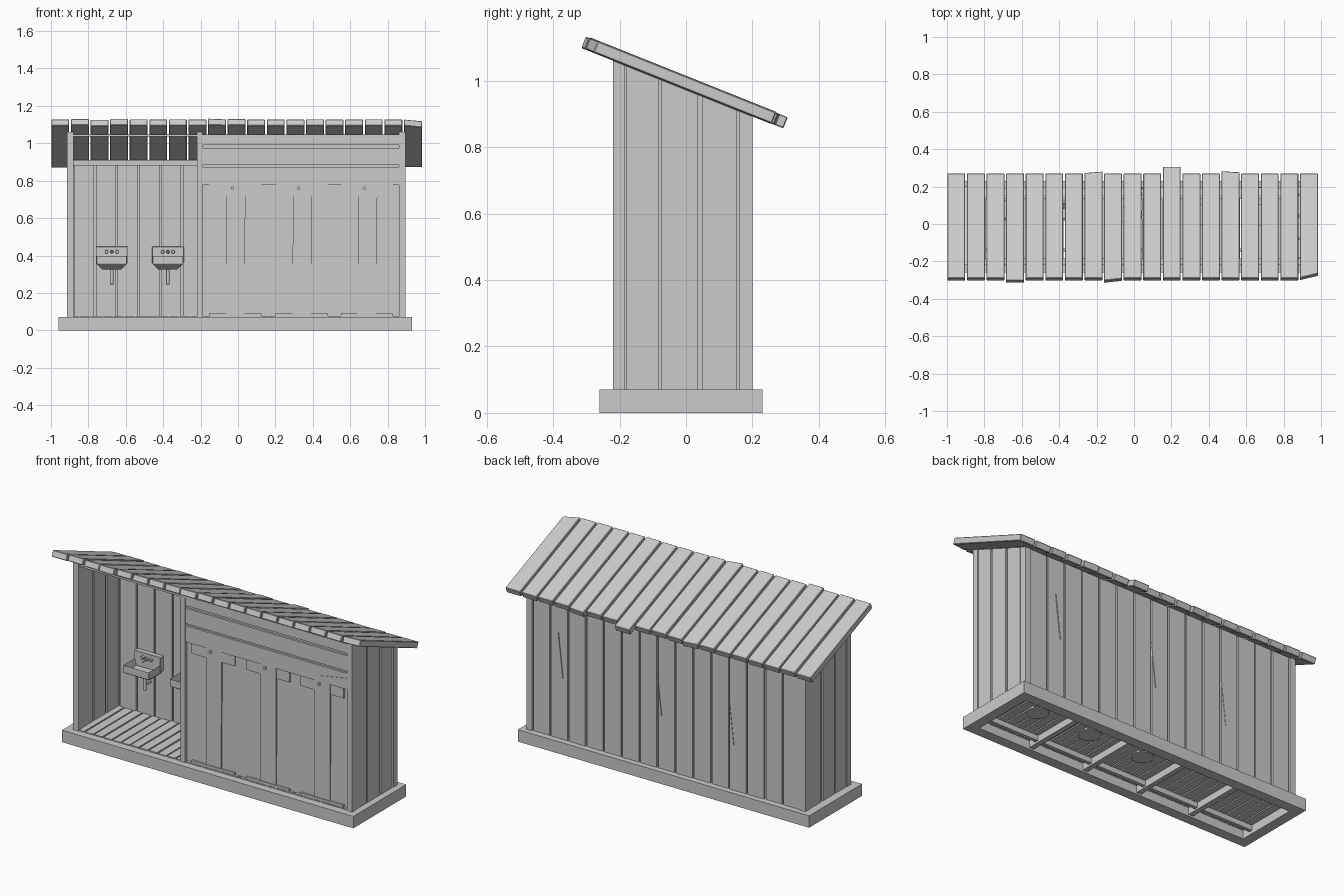
import bpy, bmesh, math, random
from mathutils import Matrix, Vector

random.seed(4)
cube = bpy.data.objects.get("Cube")
if cube:
    bpy.data.objects.remove(cube, do_unlink=True)

grey = bpy.data.materials.new("weathered grey")
grey.use_nodes = True
GREY = (0.6, 0.6, 0.6, 1)
grey.diffuse_color = GREY
grey.node_tree.nodes["Principled BSDF"].inputs["Base Color"].default_value = GREY

FLOOR = 0.07
LEFT, RIGHT = -0.915, 0.895
FRONT, BACK = -0.22, 0.20


def roof_z(y):
    """Height of the underside of the sloping roof."""
    return 1.06 - 0.4 * (y - FRONT)


def hull(bm, ring_a, ring_b):
    """Closed solid between two matching rings of points."""
    a = [bm.verts.new(p) for p in ring_a]
    b = [bm.verts.new(p) for p in ring_b]
    n = len(a)
    faces = [bm.faces.new(a[::-1]), bm.faces.new(b)]
    for i in range(n):
        j = (i + 1) % n
        faces.append(bm.faces.new((a[i], a[j], b[j], b[i])))
    return faces


def rect(x0, x1, y0, y1, z):
    return [(x0, y0, z), (x1, y0, z), (x1, y1, z), (x0, y1, z)]


def box(bm, x0, x1, y0, y1, z0, z1):
    hull(bm, rect(x0, x1, y0, y1, z0), rect(x0, x1, y0, y1, z1))


def sloped(bm, x0, x1, y0, y1, z0=FLOOR):
    """Upright board whose top is cut to the roof slope."""
    top = [(x, y, roof_z(y)) for x, y, z in rect(x0, x1, y0, y1, 0)]
    hull(bm, rect(x0, x1, y0, y1, z0), top)


def rod(bm, start, end, r, sides=10):
    start, end = Vector(start), Vector(end)
    d = end - start
    m = Matrix.Translation((start + end) / 2) @ d.to_track_quat('Z', 'Y').to_matrix().to_4x4()
    bmesh.ops.create_cone(bm, cap_ends=True, segments=sides, radius1=r, radius2=r,
                          depth=d.length, matrix=m)


def finish(name, bm, bevel=0):
    bmesh.ops.recalc_face_normals(bm, faces=bm.faces)
    mesh = bpy.data.meshes.new(name)
    bm.to_mesh(mesh)
    bm.free()
    mesh.materials.append(grey)
    ob = bpy.data.objects.new(name, mesh)
    bpy.context.collection.objects.link(ob)
    if bevel:
        mod = ob.modifiers.new("worn edges", 'BEVEL')
        mod.width = bevel
        mod.segments = 1
    return ob


# Hollow foundation frame with joists
bm = bmesh.new()
for y0, y1 in ((-0.26, -0.20), (0.17, 0.23)):
    box(bm, -0.96, 0.93, y0, y1, 0, FLOOR)
for x0, x1 in ((-0.96, -0.90), (0.87, 0.93)):
    box(bm, x0, x1, -0.20, 0.17, 0, FLOOR)
for x in (-0.55, -0.20, 0.16, 0.52):
    box(bm, x - 0.015, x + 0.015, -0.20, 0.17, 0.01, 0.05)
box(bm, -0.90, 0.87, -0.15, -0.13, 0.02, 0.05)
finish("foundation_frame", bm)

# Floor boards running front to back
bm = bmesh.new()
count = 30
step = 1.77 / count
for i in range(count):
    x = -0.90 + i * step
    box(bm, x, x + step - 0.008, -0.215, 0.17, 0.05, FLOOR + 0.004 + random.uniform(0, 0.004))
finish("floor_boards", bm)

# Corner posts and the middle post
bm = bmesh.new()
for x in (LEFT, RIGHT - 0.035):
    sloped(bm, x, x + 0.035, FRONT, FRONT + 0.035)
    sloped(bm, x, x + 0.035, BACK - 0.04, BACK)
sloped(bm, -0.22, -0.19, FRONT, FRONT + 0.035)
finish("posts", bm)

# Beams under the roof
bm = bmesh.new()
box(bm, LEFT + 0.035, RIGHT - 0.035, FRONT + 0.002, FRONT + 0.035, 1.035, roof_z(FRONT + 0.035))
box(bm, LEFT + 0.035, RIGHT - 0.035, 0.135, 0.155, 0.88, 0.91)
finish("roof_beams", bm)

# Side walls: planks over a thin core
for name, outer, inner in (("right_wall", LEFT + 0.003, LEFT + 0.032),
                           ("left_wall", RIGHT - 0.003, RIGHT - 0.032)):
    bm = bmesh.new()
    x0, x1 = sorted((outer, inner))
    sloped(bm, x0 + 0.009, x1 - 0.009, FRONT + 0.03, BACK - 0.03)
    for y0, y1 in ((-0.18, -0.083), (-0.073, 0.035), (0.05, 0.152)):
        sloped(bm, x0, x1, y0, y1)
    finish(name, bm)

# Partition beside the wash area
bm = bmesh.new()
for y0, y1 in ((-0.185, -0.083), (-0.077, 0.035), (0.041, 0.155)):
    sloped(bm, -0.215, -0.195, y0, y1)
finish("partition", bm)

# Back wall planks over a thin core
bm = bmesh.new()
sloped(bm, LEFT + 0.03, RIGHT - 0.03, 0.165, 0.185)
count = 15
step = (RIGHT - LEFT - 0.07) / count
for i in range(count):
    x = LEFT + 0.035 + i * step
    sloped(bm, x + 0.005, x + step - 0.005, 0.155, 0.192 + random.uniform(0, 0.005))
finish("back_wall", bm)

# Splinters lying on the back wall
bm = bmesh.new()
for x, z in ((0.66, 0.55), (0.02, 0.50), (-0.45, 0.45)):
    tri = [(x, z - 0.12), (x + 0.03, z + 0.14), (x + 0.012, z - 0.02)]
    hull(bm, [(a, 0.190, b) for a, b in tri], [(a, 0.199, b) for a, b in tri])
finish("back_wall_splinters", bm)

# Header boards above the stalls
bm = bmesh.new()
box(bm, -0.19, 0.86, FRONT + 0.016, FRONT + 0.03, 0.785, 1.04)
for z0, z1 in ((0.777, 0.872), (0.885, 0.975), (0.99, 1.036)):
    box(bm, -0.19, 0.862, FRONT + 0.004, FRONT + 0.02, z0, z1)
tri = [(0.69, 0.815), (0.862, 0.825), (0.862, 0.845)]
hull(bm, [(a, FRONT + 0.005, b) for a, b in tri], [(a, FRONT + 0.001, b) for a, b in tri])
finish("header_boards", bm)

# Stall fronts: fixed panel, door boards, rails and latch
bm = bmesh.new()
box(bm, -0.19, 0.862, FRONT + 0.02, FRONT + 0.035, FLOOR, 0.78)
for c in (-0.015, 0.34, 0.69):
    y = FRONT + 0.02
    box(bm, c - 0.14, c + 0.14, y - 0.008, y, 0.715, 0.777)
    box(bm, c - 0.14, c + 0.14, y - 0.012, y, FLOOR, 0.09)
    hull(bm, rect(c - 0.05, c + 0.05, y - 0.006, y, FLOOR),
         rect(c - 0.045, c + 0.055, y - 0.011, y, 0.775))
    rod(bm, (c - 0.015, y - 0.02, 0.76), (c - 0.015, y, 0.76), 0.009, 8)
finish("stall_doors", bm)

# Seats over floor drains inside the stalls
bm = bmesh.new()
for c in (-0.015, 0.34, 0.69):
    rod(bm, (c, 0.05, 0.045), (c, 0.05, 0.25), 0.06, 20)
for x in (0.16, 0.52):
    sloped(bm, x - 0.01, x + 0.01, -0.185, 0.155)
finish("stall_interior", bm)

# Wash basins
for n, c in enumerate((-0.675, -0.375)):
    bm = bmesh.new()
    wall = 0.155
    faces = hull(bm, rect(c - 0.05, c + 0.05, 0.07, wall, 0.325),
                 rect(c - 0.082, c + 0.082, 0.02, wall - 0.015, 0.355))
    top = faces[1]
    lifted = bmesh.ops.extrude_face_region(bm, geom=[top])["geom"]
    bm.faces.remove(top)
    bmesh.ops.translate(bm, vec=(0, 0, 0.045), verts=[g for g in lifted if isinstance(g, bmesh.types.BMVert)])
    rim = [g for g in lifted if isinstance(g, bmesh.types.BMFace)][0]
    bmesh.ops.inset_region(bm, faces=[rim], thickness=0.014)
    bmesh.ops.translate(bm, vec=(0, 0, -0.04), verts=rim.verts)
    box(bm, c - 0.085, c + 0.085, wall - 0.03, wall, 0.36, 0.447)
    for dx in (-0.028, 0, 0.028):
        rod(bm, (c + dx, wall - 0.045, 0.42), (c + dx, wall - 0.025, 0.42), 0.01, 8)
    rod(bm, (c, wall - 0.075, 0.413), (c, wall - 0.03, 0.42), 0.005, 8)
    rod(bm, (c, 0.10, 0.245), (c, 0.10, 0.33), 0.01)
    rod(bm, (c, 0.10, 0.275), (c, wall, 0.275), 0.008)
    finish(("right" if n == 0 else "left") + "_wash_basin", bm, 0.002)

# Roof planks, some longer or cut askew
bm = bmesh.new()
count = 19
step = 1.99 / count
normal = Vector((0, 0.4, 1)).normalized() * 0.036
front_cut = {3: (-0.012, -0.012), 8: (-0.012, -0.002), 18: (0.002, 0.025)}
back_cut = {7: (0.002, 0.010), 11: (0.035, 0.035), 14: (0.012, 0.006)}
for i in range(count):
    x0 = -0.998 + i * step
    x1 = x0 + step - 0.009
    f, b = front_cut.get(i, (0, 0)), back_cut.get(i, (0, 0))
    lift = Vector((0, 0, random.uniform(0, 0.004)))
    spots = [(x0, -0.303 + f[0]), (x1, -0.303 + f[1]), (x1, 0.258 + b[1]), (x0, 0.258 + b[0])]
    base = [Vector((x, y, roof_z(y))) + lift for x, y in spots]
    hull(bm, base, [p + normal for p in base])
finish("roof_planks", bm, 0.003)
